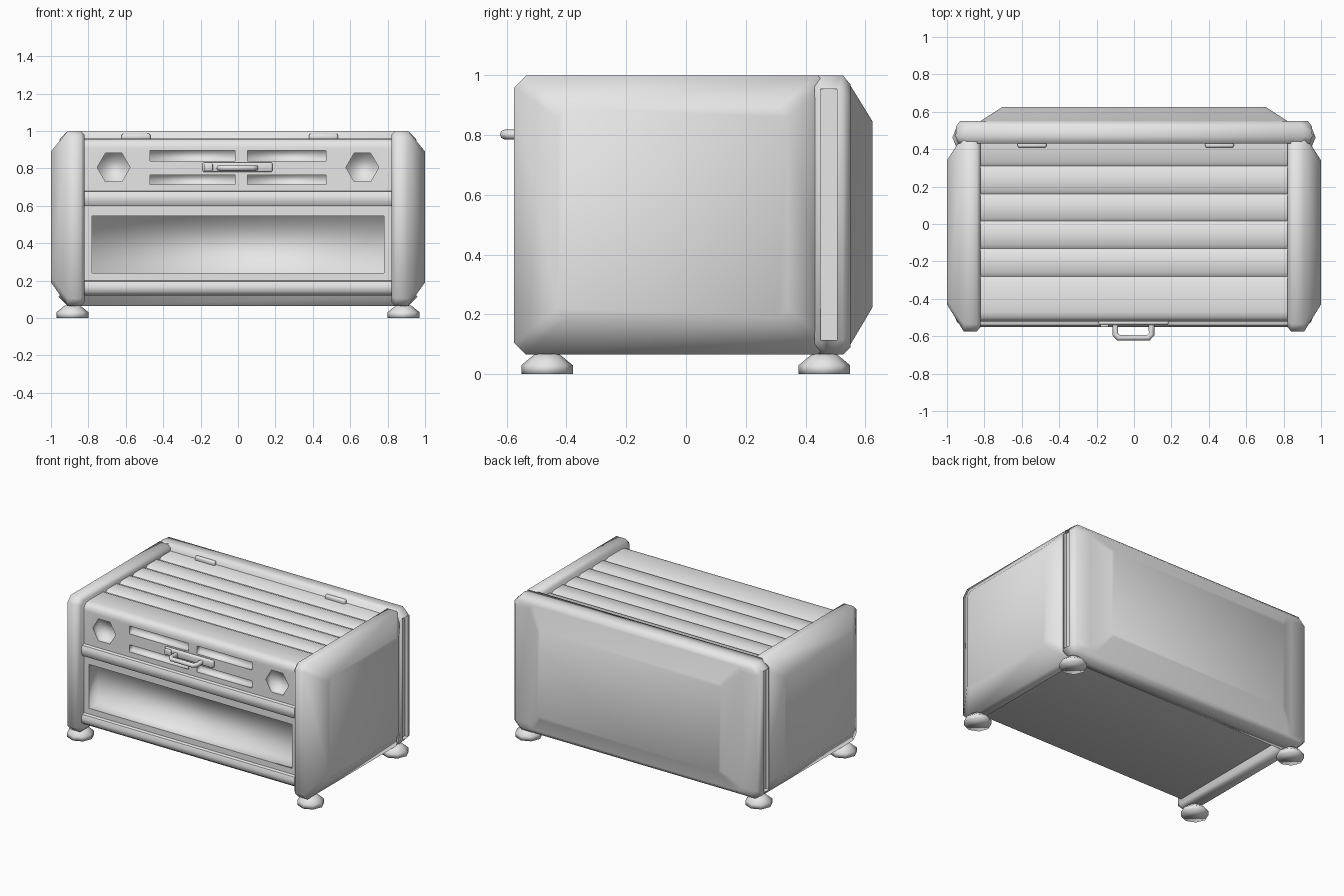
import bpy, bmesh
from math import cos, sin, pi, radians
from mathutils import Vector

if "Cube" in bpy.data.objects:
    bpy.data.objects.remove(bpy.data.objects["Cube"])

grey = bpy.data.materials.new("light_grey")
grey.use_nodes = True
colour = (0.8, 0.8, 0.8, 1)
grey.diffuse_color = colour
grey.node_tree.nodes["Principled BSDF"].inputs["Base Color"].default_value = colour


def finish(name, bm):
    bmesh.ops.recalc_face_normals(bm, faces=bm.faces)
    mesh = bpy.data.meshes.new(name)
    bm.to_mesh(mesh)
    bm.free()
    mesh.materials.append(grey)
    obj = bpy.data.objects.new(name, mesh)
    bpy.context.collection.objects.link(obj)
    return obj


def smooth(obj, degrees, recess=lambda c: False):
    """Smooth shading; edges stay sharp above the angle, except inside recesses."""
    bm = bmesh.new()
    bm.from_mesh(obj.data)
    for f in bm.faces:
        f.smooth = True
    for e in bm.edges:
        inside = all(recess(f.calc_center_median()) for f in e.link_faces)
        e.smooth = inside or e.calc_face_angle(0) < radians(degrees)
    bm.to_mesh(obj.data)
    bm.free()


def loft(name, rings, caps=True):
    bm = bmesh.new()
    loops = [[bm.verts.new(p) for p in ring] for ring in rings]
    n = len(loops[0])
    for a, b in zip(loops, loops[1:]):
        for i in range(n):
            bm.faces.new((a[i], a[(i + 1) % n], b[(i + 1) % n], b[i]))
    bm.faces.new(loops[0])
    bm.faces.new(loops[-1])
    return finish(name, bm)


def octagon(a0, a1, b0, b1, c):
    """Rectangle with cut corners."""
    return [(a0 + c, b0), (a1 - c, b0), (a1, b0 + c), (a1, b1 - c),
            (a1 - c, b1), (a0 + c, b1), (a0, b1 - c), (a0, b0 + c)]


def prism(bm, points, direction):
    face = bm.faces.new([bm.verts.new(p) for p in points])
    top = bmesh.ops.extrude_face_region(bm, geom=[face], use_keep_orig=True)
    verts = [v for v in top["geom"] if isinstance(v, bmesh.types.BMVert)]
    bmesh.ops.translate(bm, verts=verts, vec=Vector(direction))


def cut(obj, bm):
    cutter = finish("cutter", bm)
    cutter.hide_render = True
    mod = obj.modifiers.new("cut", "BOOLEAN")
    mod.operation = "DIFFERENCE"
    mod.solver = "EXACT"
    mod.object = cutter
    bpy.context.view_layer.objects.active = obj
    bpy.ops.object.modifier_apply(modifier=mod.name)
    bpy.data.objects.remove(cutter)


def rounded_box(name, x0, x1, y0, y1, z0, z1, bevel):
    bm = bmesh.new()
    prism(bm, [(x0, y0, z0), (x1, y0, z0), (x1, y0, z1), (x0, y0, z1)], (0, y1 - y0, 0))
    bmesh.ops.bevel(bm, geom=bm.edges[:], offset=bevel, segments=2,
                    profile=0.5, affect="EDGES")
    obj = finish(name, bm)
    smooth(obj, 50)
    return obj


# Bulging side panels with rounded front pillars
side_rings = [(0.82, -0.55, 0.46, 0.085, 0.98, 0.03),
              (0.84, -0.575, 0.48, 0.065, 1.0, 0.04),
              (0.91, -0.575, 0.48, 0.065, 1.0, 0.04),
              (1.0, -0.43, 0.34, 0.19, 0.89, 0.03)]
for s, label in ((1, "left"), (-1, "right")):
    side = loft(label + "_side_panel",
                [[(s * x, y, z) for y, z in octagon(*r)] for x, *r in side_rings])
    smooth(side, 80)

# Bulging back panel with corner posts and their vertical slots
back_rings = [(0.43, 0.94, 0.065, 1.0, 0.05), (0.47, 0.96, 0.065, 1.0, 0.05),
              (0.525, 0.95, 0.065, 1.0, 0.05), (0.55, 0.93, 0.09, 0.97, 0.04),
              (0.551, 0.82, 0.1, 0.965, 0.03), (0.625, 0.705, 0.225, 0.845, 0.02)]
back = loft("back_panel", [[(x, y, z) for x, z in octagon(-w, w, z0, z1, c)]
                           for y, w, z0, z1, c in back_rings])
bm = bmesh.new()
for s in (1, -1):
    prism(bm, [(s * 0.93, y, z) for y, z in
               ((0.45, 0.115), (0.505, 0.115), (0.505, 0.955), (0.45, 0.955))],
          (s * 0.1, 0, 0))
cut(back, bm)
smooth(back, 80)

# Main body: grooved lid, front fascia, rounded bars and tray front
profile = [(0.44, 0.96)]
for g in (0.31, 0.16, 0.015, -0.13, -0.28):
    profile += [(g + 0.02, 0.96), (g, 0.945), (g - 0.035, 0.96)]
profile += [(-0.47, 0.96), (-0.5, 0.953), (-0.517, 0.935), (-0.52, 0.91),
            (-0.52, 0.68), (-0.54, 0.675), (-0.55, 0.655), (-0.55, 0.625),
            (-0.535, 0.6), (-0.52, 0.6), (-0.52, 0.2), (-0.54, 0.195),
            (-0.55, 0.17), (-0.545, 0.14), (-0.52, 0.12), (0.44, 0.12)]
bm = bmesh.new()
prism(bm, [(-0.82, y, z) for y, z in profile], (1.64, 0, 0))
body = finish("body", bm)

# Tray opening, vent slots and hexagonal recesses
bm = bmesh.new()
openings = [(-0.78, 0.78, 0.24, 0.545, 0.1)]
for z0, z1 in ((0.84, 0.895), (0.715, 0.765)):
    openings += [(-0.47, -0.015, z0, z1, 0.04), (0.05, 0.47, z0, z1, 0.04)]
for x0, x1, z0, z1, depth in openings:
    prism(bm, [(x0, -0.6, z0), (x1, -0.6, z0), (x1, -0.6, z1), (x0, -0.6, z1)],
          (0, 0.08 + depth, 0))
for s in (1, -1):
    prism(bm, [(s * 0.665 + 0.088 * cos(i * pi / 3), -0.6, 0.805 + 0.088 * sin(i * pi / 3))
               for i in range(6)], (0, 0.13, 0))
cut(body, bm)
smooth(body, 45, lambda c: abs(c.x) < 0.81 and -0.515 < c.y < 0 and 0.2 < c.z < 0.9)

# Latch: plate, catch and pull handle
rounded_box("latch_plate", -0.19, 0.185, -0.54, -0.515, 0.78, 0.832, 0.01)
rounded_box("latch_catch", -0.18, -0.135, -0.552, -0.53, 0.786, 0.826, 0.006)
curve = bpy.data.curves.new("pull_handle", "CURVE")
curve.dimensions = "3D"
curve.bevel_depth = 0.016
curve.bevel_resolution = 2
spline = curve.splines.new("POLY")
path = [(-0.1, -0.53), (-0.1, -0.59), (-0.083, -0.608),
        (0.077, -0.608), (0.094, -0.59), (0.094, -0.53)]
spline.points.add(len(path) - 1)
for point, (x, y) in zip(spline.points, path):
    point.co = (x, y, 0.802, 1)
curve.materials.append(grey)
bpy.context.collection.objects.link(bpy.data.objects.new("pull_handle", curve))

# Lid hinges
for x, label in ((0.457, "left"), (-0.545, "right")):
    rounded_box(label + "_hinge", x - 0.077, x + 0.077, 0.408, 0.436, 0.95, 0.986, 0.01)

# Feet
for x, side in ((0.885, "left"), (-0.885, "right")):
    for y, end in ((-0.465, "front"), (0.463, "back")):
        foot = loft(f"{end}_{side}_foot",
                    [[(x + r * cos(i * pi / 4), y + r * sin(i * pi / 4), z) for i in range(8)]
                     for r, z in ((0.086, 0), (0.086, 0.03), (0.04, 0.068))])
        smooth(foot, 180)
